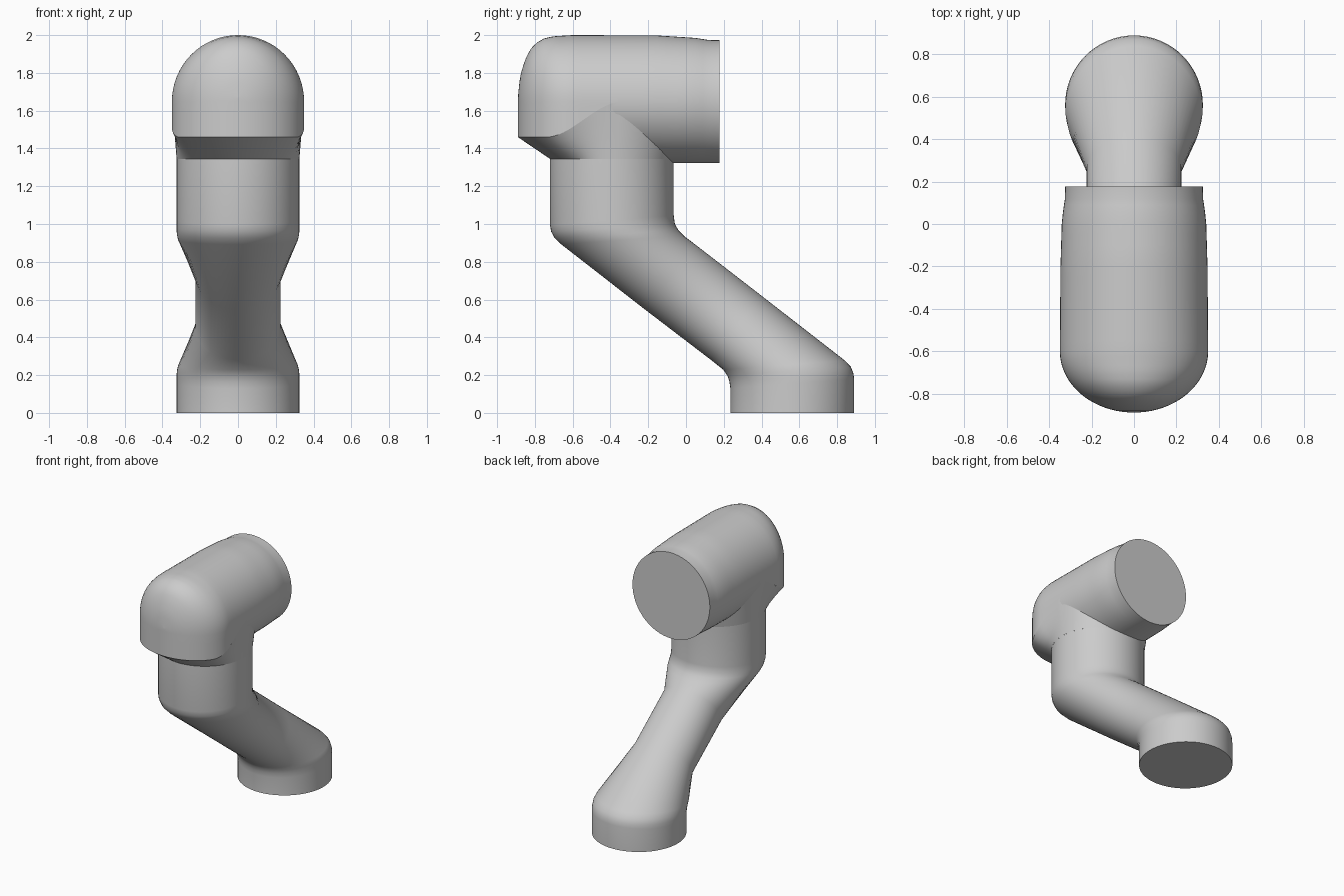
import bpy, bmesh, math
from math import sin, cos, pi, sqrt

if "Cube" in bpy.data.objects:
    bpy.data.objects.remove(bpy.data.objects["Cube"])

N = 64


def interp(table, v):
    for (a, fa), (b, fb) in zip(table, table[1:]):
        if v <= b:
            t = max(0, (v - a) / (b - a))
            return fa + (fb - fa) * t
    return table[-1][1]


def add_loft(bm, rows, closed):
    vs = [[bm.verts.new(p) for p in row] for row in rows]
    for r0, r1 in zip(vs, vs[1:]):
        n = len(r0)
        for i in range(n if closed else n - 1):
            j = (i + 1) % n
            bm.faces.new((r0[i], r0[j], r1[j], r1[i]))
    return vs


def finish(bm, name, angle=32):
    bmesh.ops.remove_doubles(bm, verts=bm.verts, dist=0.0004)
    bmesh.ops.recalc_face_normals(bm, faces=bm.faces)
    me = bpy.data.meshes.new(name)
    bm.to_mesh(me)
    bm.free()
    ob = bpy.data.objects.new(name, me)
    bpy.context.collection.objects.link(ob)
    bpy.ops.object.select_all(action='DESELECT')
    ob.select_set(True)
    bpy.context.view_layer.objects.active = ob
    bpy.ops.object.shade_smooth_by_angle(angle=math.radians(angle))
    return ob


# Arm: rings given by their lower/front and upper/back points (y, z) and half width
def arm_ring(y0, z0, y1, z1, rx):
    cy, cz, dy, dz = (y0 + y1) / 2, (z0 + z1) / 2, (y1 - y0) / 2, (z1 - z0) / 2
    return [(rx * cos(a), cy + dy * sin(a), cz + dz * sin(a))
            for a in (2 * pi * i / N for i in range(N))]


arm = [
    (0.235, 0, 0.89, 0, .325), (0.235, .13, 0.89, .18, .325),
    (0.230, .165, 0.886, .21, .325), (0.220, .195, 0.872, .245, .324),
    (0.198, .228, 0.84, .278, .317),
    (0.133, .28, 0.40, .62, .225), (-0.218, .548, 0.048, .892, .225),
    (-0.66, .892, -0.012, .938, .317), (-0.695, .925, -0.04, .967, .324),
    (-0.714, .96, -0.059, 1.0, .325), (-0.72, .995, -0.065, 1.045, .325),
    (-0.72, 1.345, -0.065, 1.345, .325),
]
bm = bmesh.new()
v = add_loft(bm, [arm_ring(*r) for r in arm], True)
bm.faces.new(v[0])
finish(bm, "arm_link", 40)

# Head profiles
ZC = 1.648
TOP = [(-.89, 1.67), (-.88, 1.77), (-.865, 1.83), (-.845, 1.885), (-.82, 1.93), (-.79, 1.96),
       (-.75, 1.983), (-.7, 1.994), (-.6, 2.0), (-.15, 1.998), (.05, 1.985), (.12, 1.974), (.18, 1.973)]
WIDTH = [(-.6, .35), (-.2, .347), (0, .341), (.06, .335), (.12, .326), (.18, .325)]


def half_width(y):
    if y < -0.6:
        return .35 * sqrt(max(0, 1 - ((y + 0.6) / 0.29) ** 2))
    return interp(WIDTH, y)


def edge_z(y):
    t = min(1, max(0, (y + 0.74) / 0.40))
    return 1.46 + (ZC - 1.46) * t * t * (3 - 2 * t)


def upper(y):
    w, h, zb = half_width(y), interp(TOP, y) - ZC, edge_z(y)
    arch = [(w * cos(pi * i / 32), y, ZC + h * sin(pi * i / 32)) for i in range(33)]
    side = [zb + (ZC - zb) * k / 3 for k in range(3)]
    return [(w, y, z) for z in side] + arch + [(-w, y, z) for z in reversed(side)]


def lower(y):
    w = half_width(y)
    return [(-w * cos(pi * i / 32), y, ZC - .326 * sin(pi * i / 32)) for i in range(33)]


# Head shell with rounded nose, round tube underside and flat end
nose = [-0.6 - 0.29 * sin(pi / 2 * (1 - i / 20)) for i in range(20)]
body = [-0.6 + 0.05 * i for i in range(14)] + [.09, .12, .178]
bm = bmesh.new()
add_loft(bm, [upper(y) for y in nose + body], False)
add_loft(bm, [lower(y) for y in body if y > -0.42], False)
end = upper(.178)[3:36] + lower(.178)[1:-1]
bm.faces.new([bm.verts.new(p) for p in end])
finish(bm, "head_housing", 35)

# Neck: flares from the round collar out to the lower edge of the shell
bottom, top = [], []
for i in range(N * 2):
    a = pi * i / N
    c, s = cos(a), sin(a)
    bottom.append((.325 * c, -.3925 + .3275 * s, 1.345))
    if s <= 0:
        y = -.3925 + .4975 * s
        w = half_width(y)
        top.append((math.copysign(w, c), y, edge_z(y)))
    else:
        top.append((.346 * c, -.3925 + .40 * s, edge_z(-.3925 + .1 * s)))
rows = [[tuple(p + (q - p) * k / 4 for p, q in zip(b, t)) for b, t in zip(bottom, top)]
        for k in range(5)]
bm = bmesh.new()
add_loft(bm, rows, True)
finish(bm, "neck", 35)
